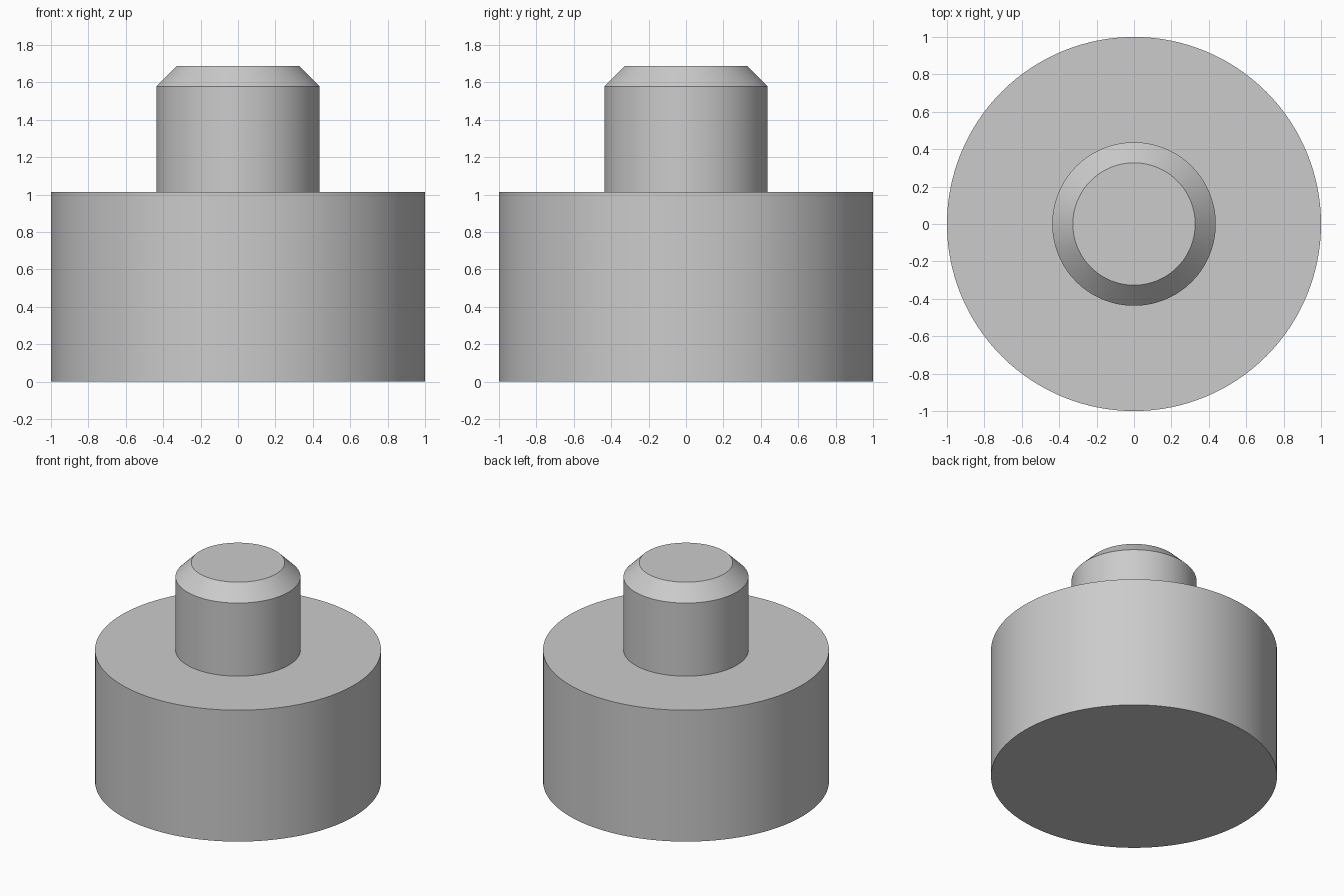
import bpy
import bmesh
import math

cube = bpy.data.objects.get("Cube")
if cube:
    bpy.data.objects.remove(cube, do_unlink=True)

SEGMENTS = 128

# Single grey finish
grey = bpy.data.materials.new("light_grey")
grey.use_nodes = True
colour = (0.6, 0.6, 0.6, 1.0)
grey.diffuse_color = colour
grey.node_tree.nodes["Principled BSDF"].inputs["Base Color"].default_value = colour


def lathe(name, profile):
    """Turn a (radius, height) profile into a closed solid with flat end caps."""
    bm = bmesh.new()
    rings = []
    for radius, z in profile:
        angles = [2 * math.pi * i / SEGMENTS for i in range(SEGMENTS)]
        rings.append([bm.verts.new((radius * math.cos(a), radius * math.sin(a), z)) for a in angles])
    for low, high in zip(rings, rings[1:]):
        for i in range(SEGMENTS):
            j = (i + 1) % SEGMENTS
            bm.faces.new((low[i], low[j], high[j], high[i]))
    bm.faces.new(rings[0][::-1])
    bm.faces.new(rings[-1])
    mesh = bpy.data.meshes.new(name)
    bm.to_mesh(mesh)
    bm.free()
    mesh.materials.append(grey)
    obj = bpy.data.objects.new(name, mesh)
    bpy.context.collection.objects.link(obj)
    bpy.ops.object.select_all(action="DESELECT")
    obj.select_set(True)
    bpy.context.view_layer.objects.active = obj
    bpy.ops.object.shade_smooth_by_angle(angle=math.radians(30))
    return obj


# Wide base, step, narrow pin and chamfered tip in one turned body
base_r, pin_r, tip_r = 1.0, 0.437, 0.327
step_z, chamfer_z, top_z = 1.014, 1.578, 1.688
lathe("stepped_pin", [
    (base_r, 0),
    (base_r, step_z),
    (pin_r, step_z),
    (pin_r, chamfer_z),
    (tip_r, top_z),
])
